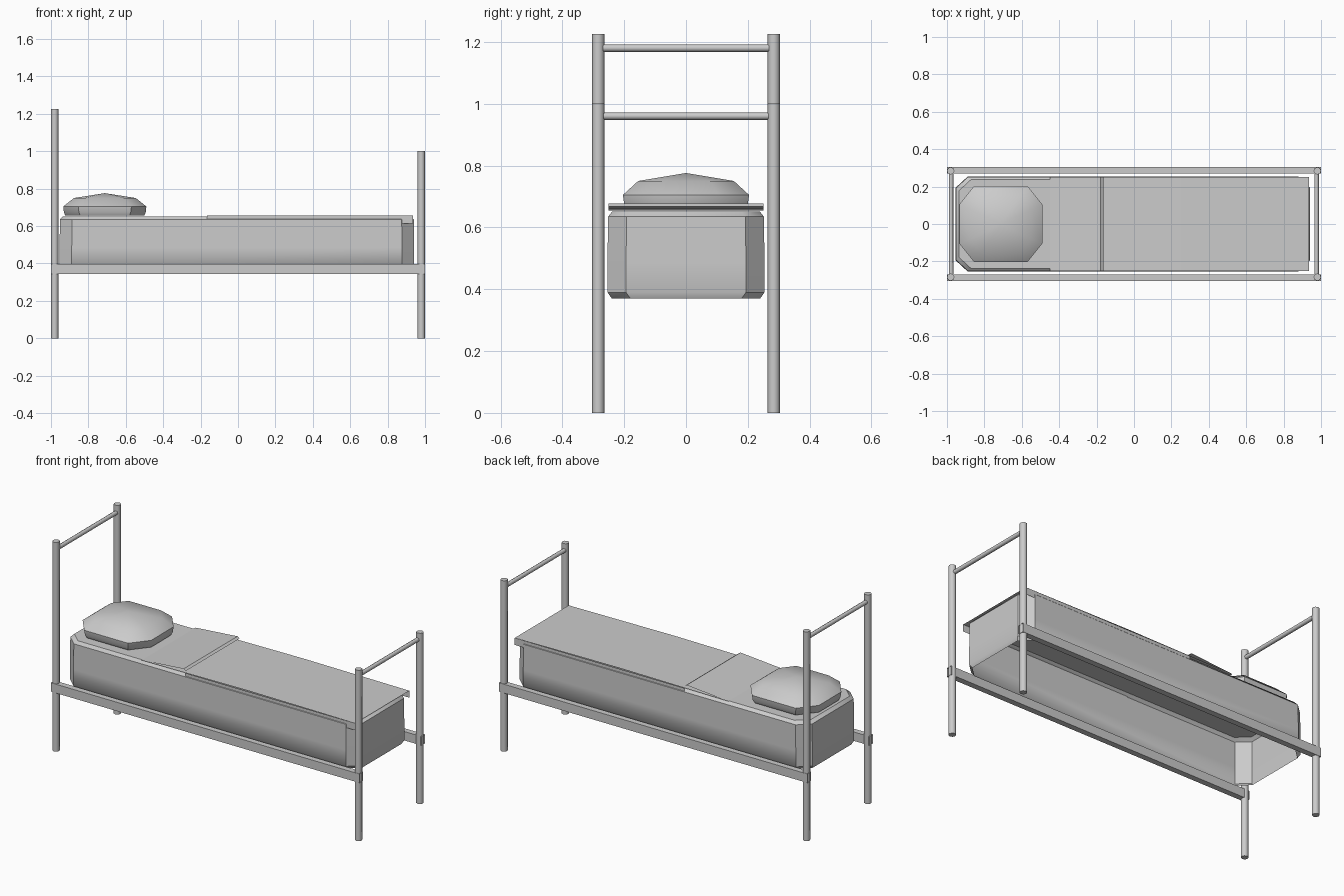
import bpy, bmesh, math
from mathutils import Vector

if "Cube" in bpy.data.objects:
    bpy.data.objects.remove(bpy.data.objects["Cube"])


def finish(name, bm, smooth=None):
    bmesh.ops.recalc_face_normals(bm, faces=bm.faces)
    me = bpy.data.meshes.new(name)
    bm.to_mesh(me)
    bm.free()
    ob = bpy.data.objects.new(name, me)
    bpy.context.collection.objects.link(ob)
    if smooth:
        bpy.ops.object.select_all(action='DESELECT')
        ob.select_set(True)
        bpy.context.view_layer.objects.active = ob
        bpy.ops.object.shade_smooth_by_angle(angle=math.radians(smooth))
    return ob


def rod(name, a, b, r, sides=8):
    a, b = Vector(a), Vector(b)
    bm = bmesh.new()
    bmesh.ops.create_cone(bm, cap_ends=True, segments=sides, radius1=r, radius2=r, depth=(b - a).length)
    bmesh.ops.rotate(bm, verts=bm.verts, matrix=(b - a).to_track_quat('Z', 'Y').to_matrix())
    bmesh.ops.translate(bm, verts=bm.verts, vec=(a + b) / 2)
    return finish(name, bm, 50)


def cushion(name, cx, rings, apex=None, smooth=35):
    # stacked chamfered rectangles: (z, half x, half y, chamfer x, chamfer y); open below
    bm = bmesh.new()
    loops = []
    for z, hx, hy, kx, ky in rings:
        pts = [(hx, hy - ky), (hx - kx, hy), (kx - hx, hy), (-hx, hy - ky),
               (-hx, ky - hy), (kx - hx, -hy), (hx - kx, -hy), (hx, ky - hy)]
        loops.append([bm.verts.new((cx + x, y, z)) for x, y in pts])
    for lo, hi in zip(loops, loops[1:]):
        for i in range(8):
            j = (i + 1) % 8
            bm.faces.new((lo[i], lo[j], hi[j], hi[i]))
    top = loops[-1]
    if apex:
        tip = bm.verts.new((cx, 0, apex))
        for i in range(8):
            bm.faces.new((top[i], top[(i + 1) % 8], tip))
    else:
        bm.faces.new(top)
    return finish(name, bm, smooth)


def strip(name, profile, extrude, closed=False):
    # sweeps a line of points along one direction as an open sheet
    bm = bmesh.new()
    v = [(bm.verts.new(p), bm.verts.new(Vector(p) + Vector(extrude))) for p in profile]
    pairs = list(zip(v, v[1:])) + ([(v[-1], v[0])] if closed else [])
    for a, b in pairs:
        bm.faces.new((a[0], b[0], b[1], a[1]))
    return finish(name, bm)


# posts and crossbars at head and foot
for end, x, h, bar_x, bar_z in (("head", -0.98, 1.225, -0.978, 1.18), ("foot", 0.98, 1.0, 0.976, 0.96)):
    for side, s in (("front", -1), ("back", 1)):
        rod(f"{end}_{side}_post", (x, s * 0.284, 0), (x, s * 0.284, h), 0.02)
    rod(f"{end}_crossbar", (bar_x, -0.268, bar_z), (bar_x, 0.268, bar_z), 0.012)

# side rails, hollow with open ends
for side, s in (("front", -1), ("back", 1)):
    y0, y1 = s * 0.27, s * 0.304
    strip(f"{side}_rail", [(-1, y0, 0.345), (-1, y1, 0.345), (-1, y1, 0.397), (-1, y0, 0.397)],
          (2, 0, 0), True)

# mattress, open underneath
cushion("mattress", -0.006, [
    (0.37, 0.938, 0.24, 0.065, 0.06),
    (0.39, 0.948, 0.254, 0.065, 0.06),
    (0.485, 0.948, 0.254, 0.065, 0.06),
    (0.635, 0.946, 0.252, 0.065, 0.06),
    (0.652, 0.93, 0.238, 0.065, 0.06)])

# pillow
cushion("pillow", -0.712, [
    (0.657, 0.212, 0.19, 0.08, 0.10),
    (0.675, 0.219, 0.2, 0.08, 0.10),
    (0.705, 0.222, 0.204, 0.08, 0.10),
    (0.75, 0.165, 0.155, 0.06, 0.075)], apex=0.776, smooth=40)

# blanket with turned-back flap, and side skirts
strip("blanket", [(0.935, -0.25, 0.656), (0.25, -0.25, 0.661), (-0.45, -0.25, 0.655),
                  (-0.178, -0.25, 0.677), (-0.164, -0.25, 0.668)], (0, 0.5, 0))
for side, s in (("front", -1), ("back", 1)):
    strip(f"{side}_skirt", [(0.935, s * 0.25, 0.656), (0.935, s * 0.25, 0.615)], (-1.1, 0, 0))
